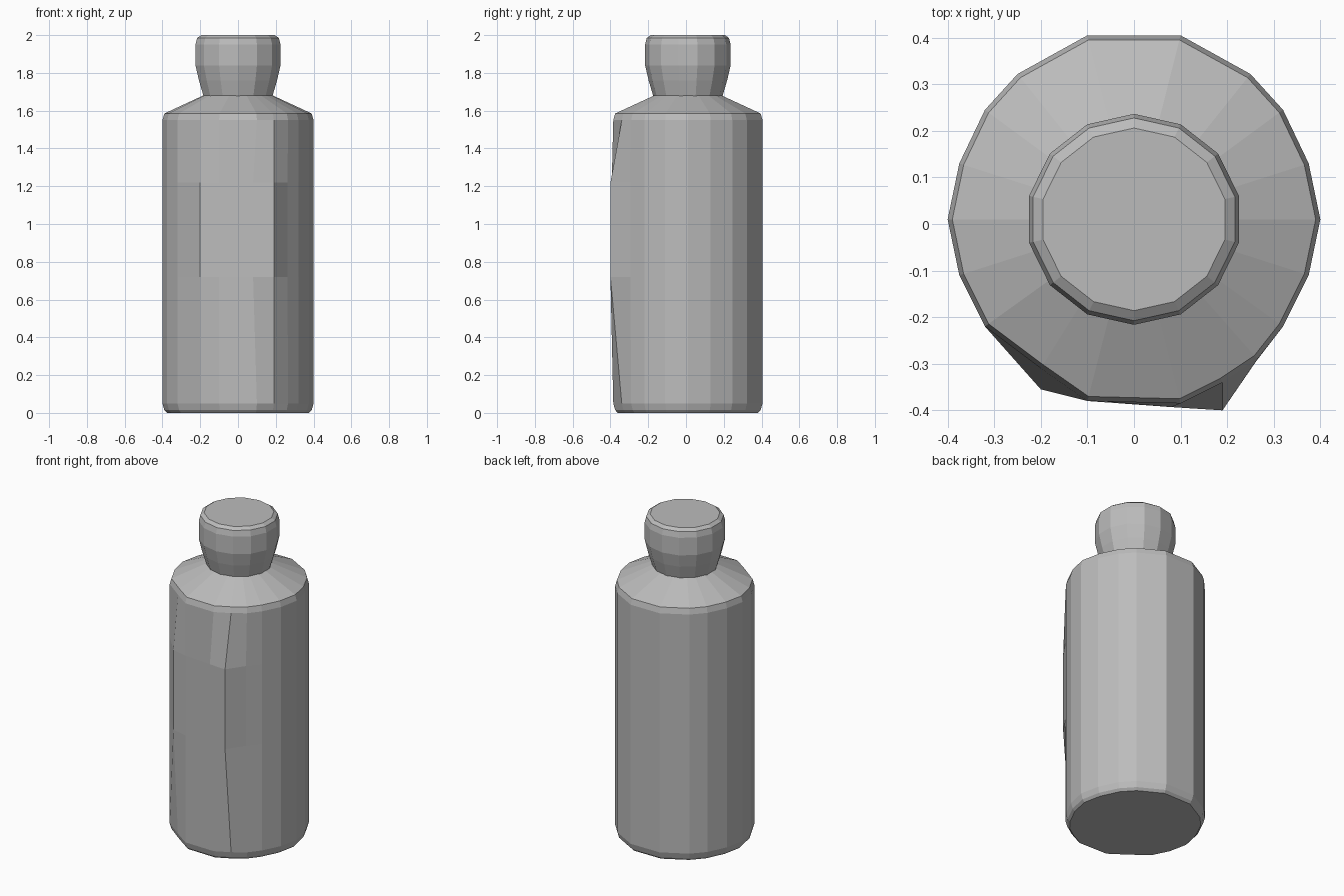
import bpy
import bmesh
from math import sin, cos, tau

cube = bpy.data.objects.get("Cube")
if cube:
    bpy.data.objects.remove(cube, do_unlink=True)

grey = bpy.data.materials.new("plain_grey")
grey.use_nodes = True
colour = (0.5, 0.5, 0.5, 1)
grey.diffuse_color = colour
grey.node_tree.nodes["Principled BSDF"].inputs["Base Color"].default_value = colour


def scaled(outline, s, z, cy=0.01):
    return [(x * s, cy + (y - cy) * s, z) for x, y in outline]


def loft(name, rings):
    """Skin a stack of equal-sized rings and close both ends."""
    bm = bmesh.new()
    loops = [[bm.verts.new(p) for p in ring] for ring in rings]
    for low, high in zip(loops, loops[1:]):
        for i in range(len(low)):
            j = (i + 1) % len(low)
            bm.faces.new((low[i], low[j], high[j], high[i]))
    bm.faces.new(loops[0][::-1])
    bm.faces.new(loops[-1])
    bmesh.ops.recalc_face_normals(bm, faces=bm.faces)
    mesh = bpy.data.meshes.new(name)
    bm.to_mesh(mesh)
    bm.free()
    mesh.materials.append(grey)
    obj = bpy.data.objects.new(name, mesh)
    bpy.context.collection.objects.link(obj)
    return obj


# Body outline, counter-clockwise: right half, back, then left half and front
side = [(0.32, -0.22), (0.375, -0.11), (0.4, 0.01), (0.375, 0.13),
        (0.32, 0.245), (0.25, 0.322), (0.1, 0.405)]
sides = side + [(-x, y) for x, y in reversed(side)]
round_front = [(-0.2, -0.31), (-0.1, -0.38), (0.1, -0.385), (0.19, -0.34), (0.265, -0.29)]
dented_front = [(-0.2, -0.355), (-0.1, -0.378), (0.08, -0.393), (0.19, -0.4), (0.262, -0.295)]
rim = sides + round_front
belly = sides + dented_front

# Shoulder ring directions match the body so the facets fan out cleanly
neck = []
for x, y in rim:
    r = (x * x + (y - 0.01) ** 2) ** 0.5
    neck.append((x / r, 0.01 + (y - 0.01) / r))

loft("bottle_body", [
    scaled(rim, 0.94, 0),
    scaled(rim, 0.975, 0.015),
    scaled(rim, 1.0, 0.05),
    scaled(belly, 1.0, 0.72),
    scaled(belly, 1.0, 1.22),
    scaled(rim, 1.0, 1.55),
    scaled(rim, 0.975, 1.585),
    scaled(neck, 0.185, 1.68),
])

# Flared stopper with softened top edge
count = 14
circle = [(cos(tau * (i + 0.5) / count), 0.01 + 0.98 * sin(tau * (i + 0.5) / count))
          for i in range(count)]
loft("bottle_cap", [scaled(circle, r, z) for r, z in (
    (0.185, 1.67), (0.212, 1.76), (0.231, 1.84), (0.231, 1.95), (0.222, 1.985), (0.2, 2.0))])
